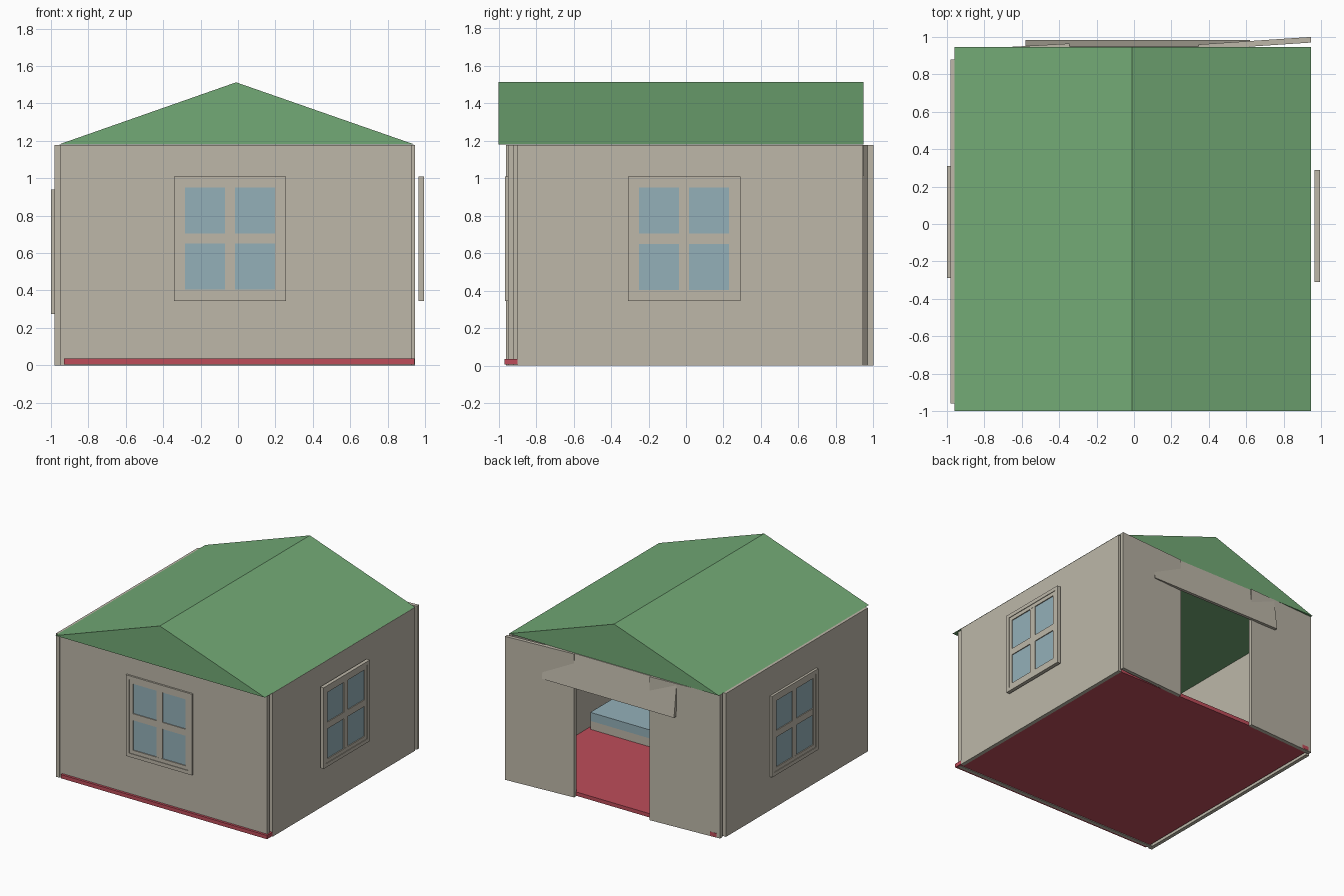
import bpy, bmesh, math
from mathutils import Matrix, Vector

cube = bpy.data.objects.get("Cube")
if cube:
    bpy.data.objects.remove(cube, do_unlink=True)


def material(name, rgb):
    mat = bpy.data.materials.new(name)
    mat.use_nodes = True
    mat.diffuse_color = (*rgb, 1)
    node = next(n for n in mat.node_tree.nodes if n.type == 'BSDF_PRINCIPLED')
    node.inputs["Base Color"].default_value = (*rgb, 1)
    return mat


BEIGE = material("beige", (0.51, 0.475, 0.395))
GREEN = material("roof green", (0.17, 0.40, 0.18))
RED = material("floor red", (0.51, 0.073, 0.102))
BLUE = material("pale blue", (0.296, 0.434, 0.485))


def add_box(bm, lo, hi, index=0):
    lo, hi = Vector(lo), Vector(hi)
    mat = Matrix.Translation((lo + hi) / 2) @ Matrix.Diagonal((*(hi - lo), 1))
    verts = bmesh.ops.create_cube(bm, size=1, matrix=mat)["verts"]
    for face in {f for v in verts for f in v.link_faces}:
        face.material_index = index


def finish(name, bm, *mats):
    bmesh.ops.recalc_face_normals(bm, faces=bm.faces)
    mesh = bpy.data.meshes.new(name)
    bm.to_mesh(mesh)
    bm.free()
    for mat in mats:
        mesh.materials.append(mat)
    obj = bpy.data.objects.new(name, mesh)
    bpy.context.collection.objects.link(obj)
    return obj


def box(name, lo, hi, mat):
    bm = bmesh.new()
    add_box(bm, lo, hi)
    return finish(name, bm, mat)


def prism(name, outline, place, lo, hi, mat):
    """Extrude a 2D outline; place(a, b, t) gives the 3D point."""
    bm = bmesh.new()
    face = bm.faces.new([bm.verts.new(place(a, b, lo)) for a, b in outline])
    extruded = bmesh.ops.extrude_face_region(bm, geom=[face])["geom"]
    shift = Vector(place(0, 0, hi)) - Vector(place(0, 0, lo))
    moved = [g for g in extruded if isinstance(g, bmesh.types.BMVert)]
    bmesh.ops.translate(bm, verts=moved, vec=shift)
    return finish(name, bm, mat)


def along_x(a, b, t):
    return (t, a, b)


def along_y(a, b, t):
    return (a, t, b)


def along_z(a, b, t):
    return (a, b, t)


def add_ring(bm, w, h, border, depth):
    """Rectangular border of half size w, h, facing -y."""
    for s in (-1, 1):
        x0, x1 = sorted((s * w, s * (w - border)))
        add_box(bm, (x0, -depth, -h), (x1, 0, h))
        z0, z1 = sorted((s * h, s * (h - border)))
        add_box(bm, (border - w, -depth, z0), (w - border, 0, z1))


def window(name, location, turn):
    w, h, trim = 0.3, 0.333, 0.03
    bm = bmesh.new()
    add_ring(bm, w, h, trim, 0.03)                       # raised trim
    add_ring(bm, w - trim, h - trim, trim, 0.025)        # sash
    iw, ih, bar = w - 2 * trim, h - 2 * trim, 0.027
    add_box(bm, (-bar, -0.024, -ih), (bar, 0, ih))       # glazing bars
    for x0, x1 in ((-iw, -bar), (bar, iw)):
        add_box(bm, (x0, -0.024, -bar), (x1, 0, bar))
        for z0, z1 in ((-ih, -bar), (bar, ih)):          # panes
            add_box(bm, (x0, -0.017, z0), (x1, 0.0, z1), 1)
    obj = finish(name, bm, BEIGE, BLUE)
    obj.location = location
    obj.rotation_euler.z = math.radians(turn)


# Floor and roof
TOP = 1.178
box("floor", (-0.93, -0.97, 0.005), (0.943, 0.935, 0.036), RED)
prism("roof", [(-0.96, 1.18), (0.945, 1.18), (-0.01, 1.513)], along_y, -1, 0.947, GREEN)

# Walls
box("front_wall", (-0.95, -0.95, 0.0), (0.93, -0.92, TOP), BEIGE)
box("left_wall", (0.915, -0.9, 0.0), (0.945, 0.945, TOP), BEIGE)
box("right_wall", (-0.98, -0.96, 0.0), (-0.95, 0.88, TOP), BEIGE)

# Slightly skewed panels either side of the doorway, and the leaning lintel
prism("back_panel_left", [(0.345, 0.93), (0.945, 0.97), (0.945, 1.0), (0.345, 0.96)],
      along_z, 0, TOP, BEIGE)
prism("back_panel_right", [(-0.96, 0.9), (-0.345, 0.935), (-0.345, 0.965), (-0.96, 0.93)],
      along_z, 0, TOP, BEIGE)
prism("door_lintel", [(0.96, 0.91), (0.985, 0.91), (0.95, TOP), (0.925, TOP)],
      along_x, -0.58, 0.62, BEIGE)

# Windows
window("front_window", (-0.043, -0.935, 0.677), 0)
window("left_window", (0.965, -0.01, 0.677), 90)
window("right_window", (-0.97, 0.01, 0.608), -90)

# Bed in the front corner
box("bed_base", (0.35, -0.9, 0.036), (0.89, -0.03, 0.105), BEIGE)
box("mattress", (0.35, -0.9, 0.105), (0.89, -0.03, 0.175), BLUE)
